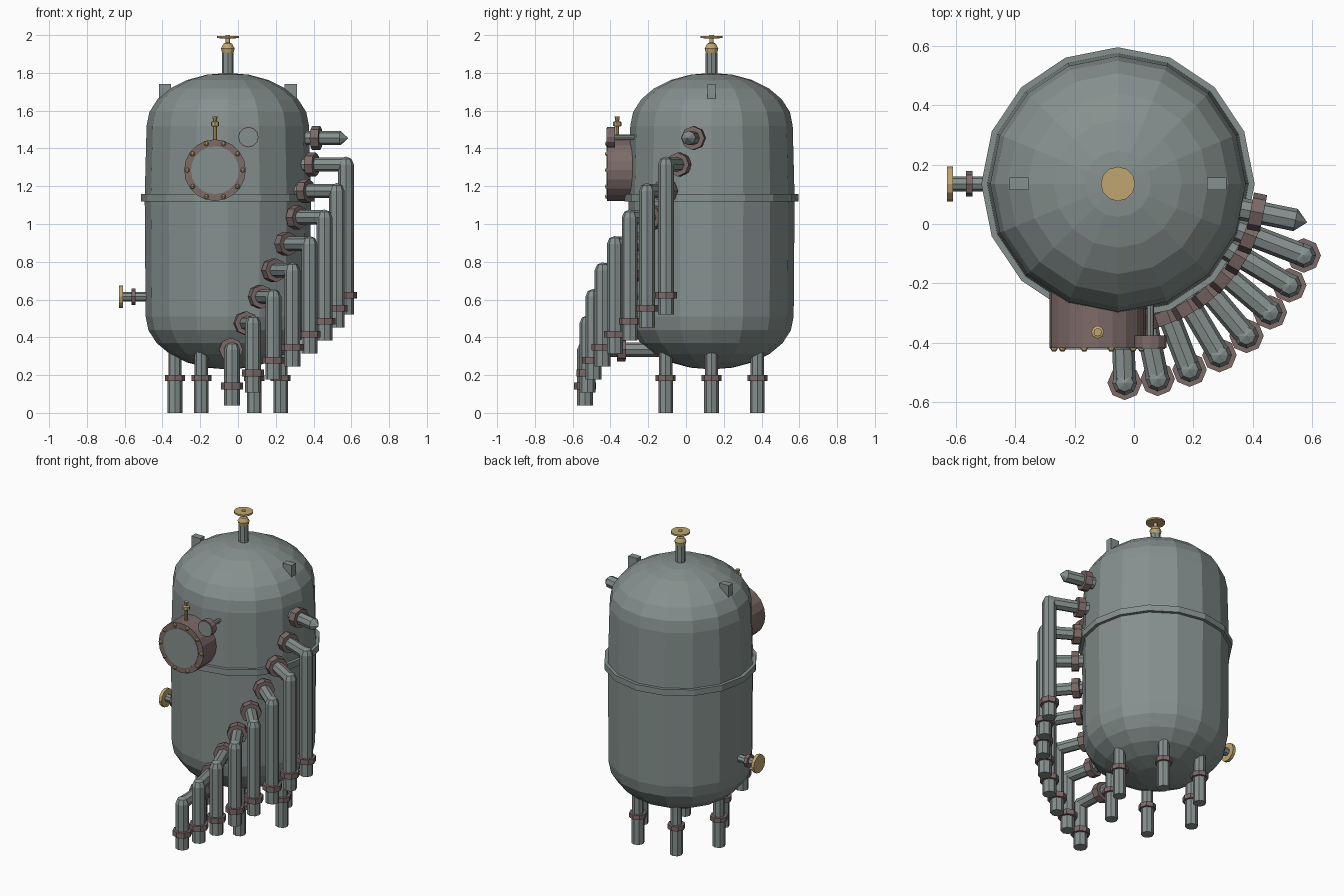
import bpy, bmesh
from math import sin, cos, pi, radians
from mathutils import Vector, Matrix

if "Cube" in bpy.data.objects:
    bpy.data.objects.remove(bpy.data.objects["Cube"], do_unlink=True)


def material(name, rgb):
    m = bpy.data.materials.new(name)
    m.use_nodes = True
    m.diffuse_color = (*rgb, 1)
    m.node_tree.nodes["Principled BSDF"].inputs["Base Color"].default_value = (*rgb, 1)
    return m


STEEL = material("grey steel", (0.235, 0.28, 0.27))
RUST = material("brown iron", (0.205, 0.145, 0.14))
BRASS = material("brass", (0.52, 0.38, 0.16))

UP = Vector((0, 0, 1))
CENTRE = Vector((-0.054, 0.135, 0))


def finish(name, bm, mat):
    bmesh.ops.recalc_face_normals(bm, faces=bm.faces)
    mesh = bpy.data.meshes.new(name)
    bm.to_mesh(mesh)
    bm.free()
    mesh.materials.append(mat)
    obj = bpy.data.objects.new(name, mesh)
    bpy.context.collection.objects.link(obj)
    return obj


def turned(name, profile, origin, mat, axis=UP, sides=8):
    """Spin (radius, height) points about an axis through origin."""
    bm = bmesh.new()
    verts = [bm.verts.new((r, 0, h)) for r, h in profile]
    edges = [bm.edges.new(pair) for pair in zip(verts, verts[1:])]
    bmesh.ops.spin(bm, geom=verts + edges, cent=(0, 0, 0), axis=(0, 0, 1),
                   angle=2 * pi, steps=sides)
    bmesh.ops.remove_doubles(bm, verts=bm.verts, dist=1e-4)
    axis = Vector(axis).normalized()
    turn = Matrix() if axis == UP else axis.to_track_quat('Z', 'Y').to_matrix().to_4x4()
    bm.transform(Matrix.Translation(origin) @ turn)
    return finish(name, bm, mat)


def rod(name, start, end, r, mat, sides=8):
    """Closed straight cylinder between two points."""
    start, end = Vector(start), Vector(end)
    length = (end - start).length
    return turned(name, [(0, 0), (r, 0), (r, length), (0, length)],
                  start, mat, end - start, sides)


def ball(name, centre, r, mat, sides=8, rings=4):
    arc = [(r * sin(pi * i / rings), -r * cos(pi * i / rings)) for i in range(rings + 1)]
    return turned(name, arc, centre, mat, UP, sides)


def at(radius, angle, z):
    return CENTRE + Vector((radius * cos(angle), radius * sin(angle), z))


# Tank: barrel with domed ends, and the seam band
STEPS = 6
quarter = [pi / 2 * i / STEPS for i in range(STEPS + 1)]
bottom = [(0.435 * sin(a), 0.51 - 0.28 * cos(a)) for a in quarter]
top = [(0.43 * cos(a), 1.52 + 0.28 * sin(a)) for a in quarter]
turned("tank", bottom + [(0.44, 1.14)] + top, CENTRE, STEEL, sides=16)
turned("seam_band", [(0.42, 1.12), (0.46, 1.12), (0.46, 1.16), (0.42, 1.16)],
       CENTRE, STEEL, sides=16)

# Lifting lugs
for side, label in ((-1, "right"), (1, "left")):
    bm = bmesh.new()
    bmesh.ops.create_cube(bm, size=1)
    bm.transform(Matrix.Translation(CENTRE + Vector((side * 0.333, 0, 1.69)))
                 @ Matrix.Diagonal((0.065, 0.042, 0.1, 1)))
    finish("lifting_lug_" + label, bm, STEEL)

# Legs with collars
for i in range(6):
    a = i * pi / 3
    rod(f"leg_upper_{i}", at(0.28, a, 0.18), at(0.28, a, 0.38), 0.035, STEEL)
    rod(f"leg_lower_{i}", at(0.28, a, 0), at(0.28, a, 0.18), 0.039, STEEL)
    rod(f"leg_collar_{i}", at(0.28, a, 0.17), at(0.28, a, 0.2), 0.053, RUST)

# Descending row of elbow pipes
REACH = 0.67
for i in range(9):
    a = radians(-11.5 - 9.57 * i)
    z = 1.455 - 0.14 * i
    end = REACH if i else 0.61
    rod(f"pipe_arm_{i}", at(0.26, a, z), at(end, a, z), 0.038, STEEL)
    rod(f"pipe_flange_{i}", at(0.455, a, z), at(0.5, a, z), 0.063, RUST)
    if i == 0:
        turned("pipe_end", [(0.038, 0), (0, 0.04)], at(end, a, z), STEEL, at(1, a, 0) - CENTRE)
        continue
    foot = 0.52 - 0.0686 * (i - 1)
    ball(f"pipe_elbow_{i}", at(REACH, a, z), 0.042, STEEL)
    rod(f"pipe_drop_{i}", at(REACH, a, foot), at(REACH, a, z), 0.042, STEEL)
    rod(f"pipe_collar_{i}", at(REACH, a, foot + 0.085), at(REACH, a, foot + 0.12), 0.058, RUST)

# Top valve
rod("top_pipe", at(0, 0, 1.77), at(0, 0, 1.905), 0.031, STEEL)
turned("top_valve",
       [(0, 1.9), (0.03, 1.905), (0.036, 1.93), (0.022, 1.955), (0.011, 1.96),
        (0.011, 1.982), (0.058, 1.984), (0.058, 1.995), (0.012, 1.995), (0.012, 2.0), (0, 2.0)],
       CENTRE, BRASS, sides=12)

# Side valve
tap = Vector((-0.46, 0.135, 0.615))
OUT = Vector((-1, 0, 0))
rod("side_pipe", tap, tap + OUT * 0.152, 0.025, STEEL)
rod("side_flange", tap + OUT * 0.083, tap + OUT * 0.105, 0.043, RUST)
rod("side_wheel", tap + OUT * 0.15, tap + OUT * 0.17, 0.059, BRASS, 12)

# Inspection hatch: drum, cover plate, bolts and vent
hatch = Vector((-0.122, -0.418, 1.285))
BACK = Vector((0, 1, 0))
rod("hatch_drum", hatch, hatch + BACK * 0.22, 0.163, RUST, 20)
rod("hatch_cover", hatch - BACK * 0.004, hatch + BACK * 0.004, 0.127, STEEL, 20)
for i in range(10):
    a = i * pi / 5
    ball(f"hatch_bolt_{i}", hatch + Vector((cos(a), 0, sin(a))) * 0.147, 0.013, BRASS, 6)
turned("hatch_vent",
       [(0, 0), (0.01, 0), (0.01, 0.075), (0.022, 0.08), (0.022, 0.1),
        (0.01, 0.105), (0.014, 0.13), (0, 0.13)],
       hatch + Vector((0, 0.054, 0.155)), BRASS)

# Gauge on its own pipe
gauge = Vector((0.055, -0.418, 1.46))
rod("gauge_body", gauge, gauge + BACK * 0.042, 0.054, RUST, 12)
rod("gauge_face", gauge - BACK * 0.003, gauge + BACK * 0.003, 0.049, STEEL, 12)
rod("gauge_pipe", gauge + BACK * 0.04, gauge + BACK * 0.2, 0.013, STEEL)
